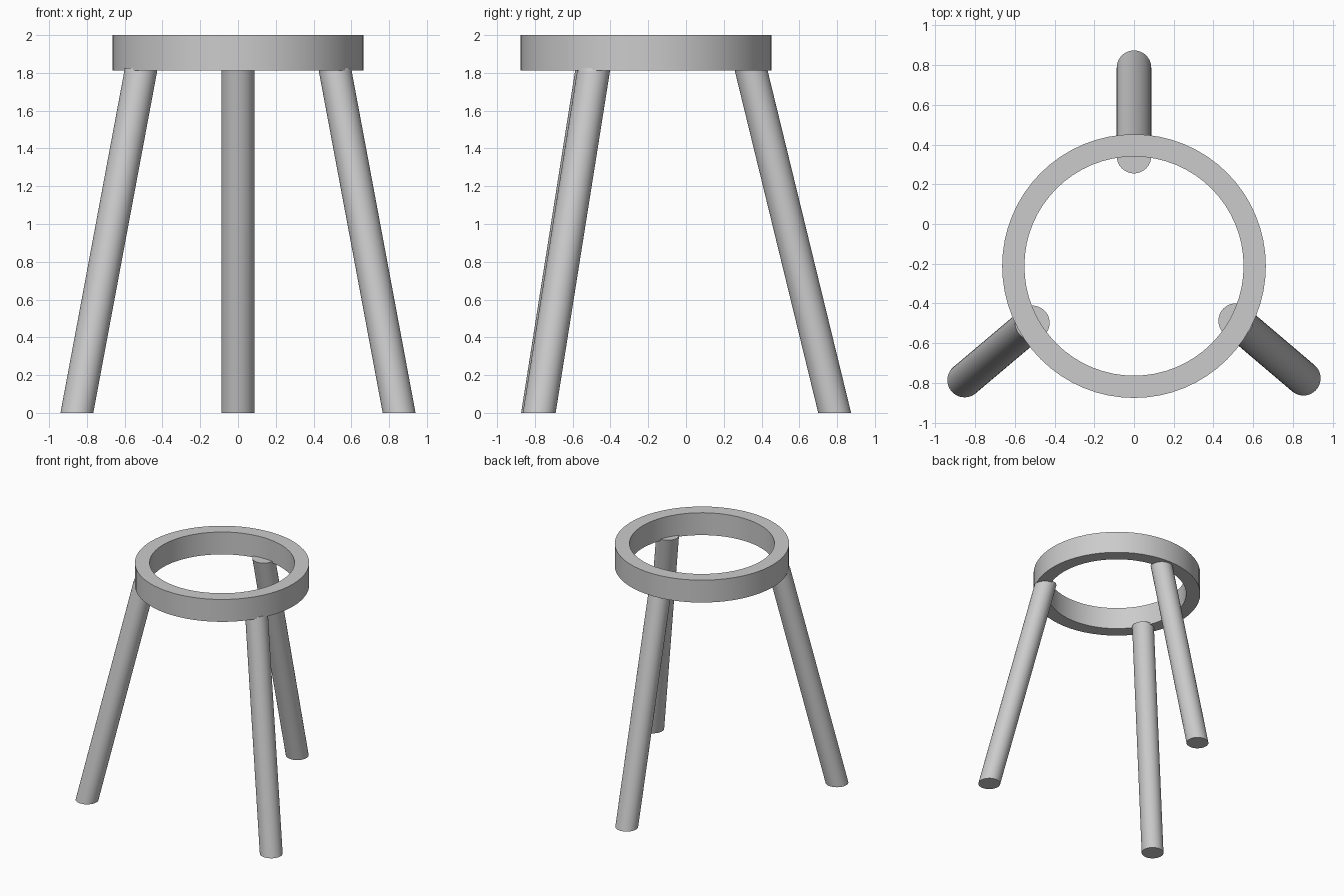
import bpy, bmesh, math

if "Cube" in bpy.data.objects:
    bpy.data.objects.remove(bpy.data.objects["Cube"])

grey = bpy.data.materials.new("plain grey")
grey.diffuse_color = (0.6, 0.6, 0.6, 1)
grey.use_nodes = True
grey.node_tree.nodes["Principled BSDF"].inputs["Base Color"].default_value = grey.diffuse_color


def finish(bm, name):
    bmesh.ops.recalc_face_normals(bm, faces=bm.faces)
    mesh = bpy.data.meshes.new(name)
    bm.to_mesh(mesh)
    bm.free()
    mesh.materials.append(grey)
    obj = bpy.data.objects.new(name, mesh)
    bpy.context.collection.objects.link(obj)
    bpy.ops.object.select_all(action='DESELECT')
    obj.select_set(True)
    bpy.context.view_layer.objects.active = obj
    bpy.ops.object.shade_smooth_by_angle(angle=math.radians(30))


def circle(bm, x, y, z, r, n):
    return [bm.verts.new((x + r * math.cos(2 * math.pi * i / n),
                          y + r * math.sin(2 * math.pi * i / n), z)) for i in range(n)]


def bridge(bm, a, b):
    n = len(a)
    for i in range(n):
        j = (i + 1) % n
        bm.faces.new((a[i], a[j], b[j], b[i]))


# Open seat ring with a rectangular section
bm = bmesh.new()
loops = [circle(bm, 0, -0.212, z, r, 64)
         for r, z in ((0.664, 1.812), (0.664, 2.0), (0.552, 2.0), (0.552, 1.812))]
for k in range(4):
    bridge(bm, loops[k], loops[(k + 1) % 4])
finish(bm, "seat_ring")

# Splayed legs with level ends: foot centre, then top centre
legs = {
    "back_leg": ((0, 0.787), (0, 0.342)),
    "front_left_leg": ((-0.853, -0.786), (-0.512, -0.498)),
    "front_right_leg": ((0.853, -0.777), (0.512, -0.487)),
}
for name, (foot, top) in legs.items():
    bm = bmesh.new()
    lower = circle(bm, *foot, 0, 0.087, 48)
    upper = circle(bm, *top, 1.825, 0.087, 48)
    bridge(bm, lower, upper)
    bm.faces.new(lower)
    bm.faces.new(upper)
    finish(bm, name)
